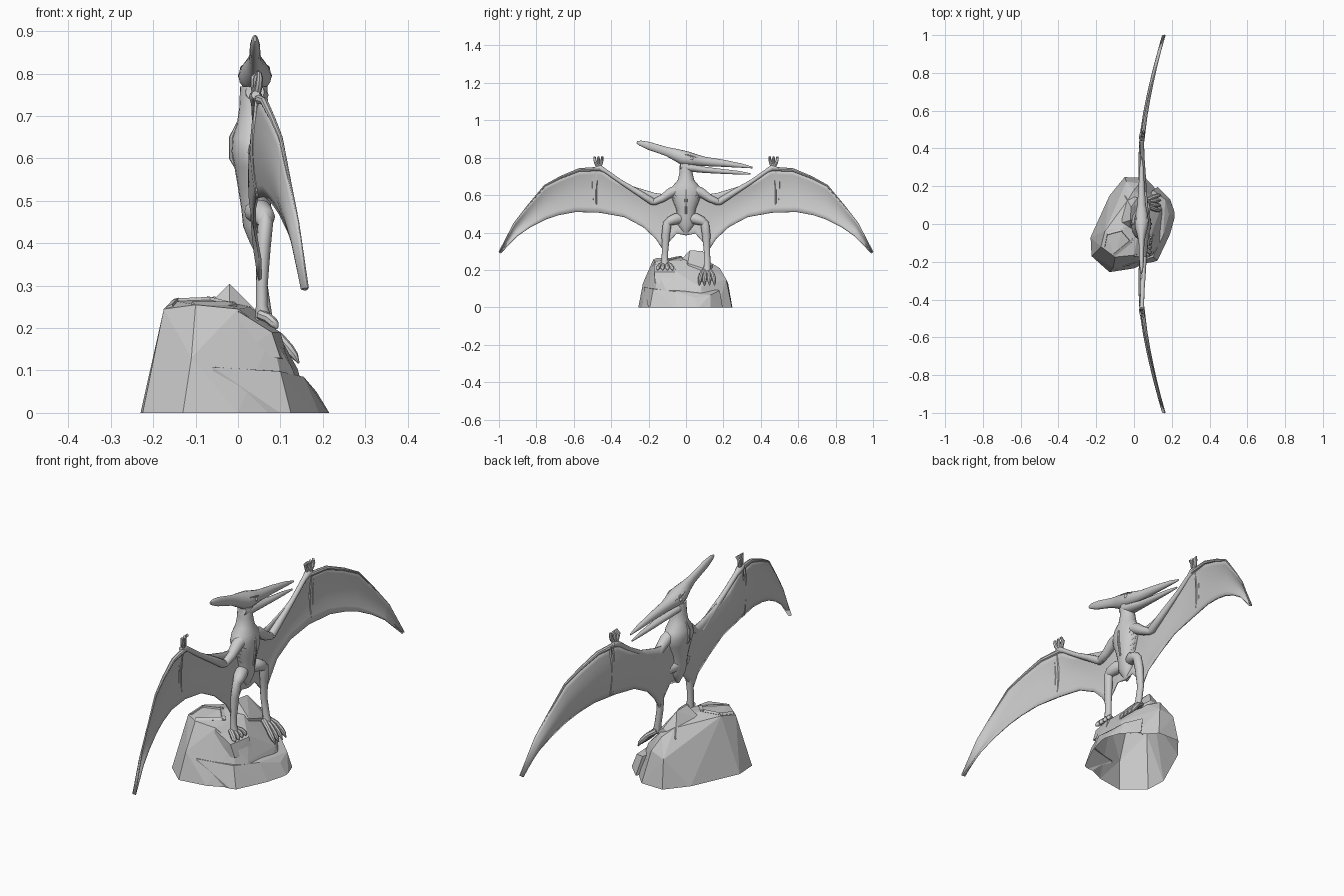
import bpy, bmesh, math
from mathutils import Vector

X, Y, Z = Vector((1, 0, 0)), Vector((0, 1, 0)), Vector((0, 0, 1))
CX = 0.04  # plane of the animal


def finish(name, bm, smooth=True, mirror=False, angle=40):
    bmesh.ops.recalc_face_normals(bm, faces=bm.faces)
    me = bpy.data.meshes.new(name)
    bm.to_mesh(me)
    bm.free()
    ob = bpy.data.objects.new(name, me)
    bpy.context.collection.objects.link(ob)
    if mirror:
        m = ob.modifiers.new("Mirror", 'MIRROR')
        m.use_axis = (False, True, False)
    if smooth:
        bpy.ops.object.select_all(action='DESELECT')
        ob.select_set(True)
        bpy.context.view_layer.objects.active = ob
        bpy.ops.object.shade_smooth_by_angle(angle=math.radians(angle))
    return ob


def loft(name, stations, ref=X, n=12, mirror=False):
    """Skin elliptical rings; station = (x, y, z, r_side, r_up)."""
    bm = bmesh.new()
    pts = [Vector(s[:3]) for s in stations]
    rings = []
    for i, s in enumerate(stations):
        d = (pts[min(i + 1, len(pts) - 1)] - pts[max(i - 1, 0)]).normalized()
        a = d.cross(ref).normalized()
        b = a.cross(d)
        r1, r2 = s[3], s[-1]
        rings.append([bm.verts.new(pts[i] + a * r1 * math.cos(k * math.tau / n)
                                   + b * r2 * math.sin(k * math.tau / n)) for k in range(n)])
    for p, q in zip(rings, rings[1:]):
        for k in range(n):
            bm.faces.new((p[k], p[(k + 1) % n], q[(k + 1) % n], q[k]))
    bm.faces.new(rings[0])
    bm.faces.new(rings[-1])
    return finish(name, bm, mirror=mirror)


def hull(name, pts):
    bm = bmesh.new()
    for p in pts:
        bm.verts.new(p)
    r = bmesh.ops.convex_hull(bm, input=bm.verts)
    junk = {g for g in r["geom_interior"] + r["geom_unused"] if isinstance(g, bmesh.types.BMVert)}
    bmesh.ops.delete(bm, geom=list(junk), context='VERTS')
    return finish(name, bm, smooth=False)


def lerp_table(t, table):
    for p, q in zip(table, table[1:]):
        if p[0] <= t <= q[0]:
            f = (t - p[0]) / (q[0] - p[0])
            return [u + (v - u) * f for u, v in zip(p, q)]
    return table[-1] if t > table[-1][0] else table[0]


# rock: main block with a peak, front ledge and rim fused on
rock = hull("rock", [
    (-.23, -.07, 0), (-.225, -.17, 0), (-.13, -.255, 0), (0, -.235, 0), (.12, -.18, 0), (.17, -.05, 0),
    (.17, .08, 0), (.13, .17, 0), (.06, .245, 0), (-.05, .248, 0), (-.13, .15, 0),
    (-.175, -.12, .245), (-.155, -.04, .265), (-.1, -.175, .255), (0, -.165, .245), (-.06, -.02, .268),
    (-.11, -.23, .13), (.08, -.15, .185), (.09, -.06, .195), (.03, 0, .25), (.04, .14, .2), (-.03, .13, .24),
    (.13, -.11, .1), (.14, .08, .105), (.03, .215, .15), (-.04, .225, .13), (0, .18, .21)])
parts = [
    hull("peak", [
        (-.02, .02, .305), (-.015, .09, .3), (-.085, 0, .24), (.05, .01, .235), (.06, .12, .2),
        (-.05, .15, .2), (-.02, -.03, .25), (.02, .14, .23), (-.08, 0, .1), (.05, .01, .1), (.05, .14, .1)]),
    hull("ledge", [
        (-.04, -.2, -.02), (.13, -.197, -.02), (.2, -.05, -.02), (.228, .05, -.02), (.2, .13, -.02), (.13, .2, -.02),
        (.05, .1, -.02), (-.06, -.226, .108), (.1, -.175, .098), (.155, -.06, .085), (.185, .05, .05),
        (.165, .13, .065), (.1, .18, .09), (.05, .1, .11)]),
    hull("foot_shelf", [
        (.0, -.172, .24), (.08, -.17, .19), (.1, -.06, .19), (.02, -.05, .245),
        (-.01, -.17, .13), (.1, -.165, .13), (.12, -.06, .12), (.02, -.05, .12)])]
for p in parts:
    m = rock.modifiers.new(p.name, 'BOOLEAN')
    m.operation, m.object, m.solver = 'UNION', p, 'EXACT'
dg = bpy.context.evaluated_depsgraph_get()
bm = bmesh.new()
bm.from_mesh(rock.evaluated_get(dg).to_mesh())
for ob in parts + [rock]:
    bpy.data.objects.remove(ob)
# open underside
cut = bmesh.ops.bisect_plane(bm, geom=bm.verts[:] + bm.edges[:] + bm.faces[:], plane_co=(0, 0, .0005),
                             plane_no=(0, 0, 1), clear_inner=True)
for e in cut["geom_cut"]:
    if isinstance(e, bmesh.types.BMVert):
        e.co.z = 0
finish("rock", bm, smooth=False)
for s in range(4):  # raised rim along the low crown
    a = [(-.17, -.12, .25), (-.155, -.045, .266), (-.06, -.02, .27), (0, -.09, .255), (-.1, -.172, .255)]
    p, q = Vector(a[s]), Vector(a[s + 1])
    inward = (Vector((-.08, -.09, .26)) - (p + q) / 2).normalized() * .015
    hull("rock_rim", [p, q, p + inward + Z * .006, q + inward + Z * .006,
                      p + inward * 1.5 - Z * .02, q + inward * 1.5 - Z * .02])

# torso: z, half width, half depth
BODY = [(.385, .006, .006), (.41, .022, .018), (.44, .043, .03), (.48, .044, .034), (.53, .054, .042),
        (.58, .074, .05), (.62, .084, .053), (.65, .07, .05), (.68, .044, .04), (.72, .035, .034), (.77, .033, .032)]
loft("torso_and_neck", [(.037 if z > .6 else .042, 0, z, a, b) for z, a, b in BODY], n=20)
loft("back_ridge", [(.0, 0, .57, .003), (-.014, 0, .6, .007), (-.014, 0, .65, .007), (.0, 0, .685, .003)], n=8)
loft("breastbone", [(.08, 0, .5, .004), (.09, 0, .57, .007), (.086, 0, .62, .008), (.072, 0, .66, .004)], n=8)

# ribs following the chest surface
for i in range(5):
    rib = []
    for k in range(7):
        phi = math.radians(8 + 12 * k)
        z = .475 + i * .024 + .009 * k
        _, a, b = lerp_table(z, BODY)
        rib.append((.038 + (b - .001) * math.cos(phi), (a - .001) * math.sin(phi), z, .003))
    loft("rib_pair", rib, ref=Z, n=6, mirror=True)

# head with crest and parted beak: y, z, half width, half height
SKULL = [(-.263, .882, .003, .006), (-.245, .878, .008, .014), (-.2, .864, .012, .021), (-.15, .848, .013, .022),
         (-.1, .832, .015, .024), (-.06, .818, .022, .031), (-.02, .802, .034, .038), (.01, .794, .039, .038),
         (.05, .788, .033, .031), (.1, .78, .023, .025), (.2, .77, .016, .019), (.3, .757, .01, .011),
         (.356, .747, .003, .004)]
JAW = [(-.03, .757, .022, .02), (0, .75, .032, .024), (.04, .744, .03, .021), (.1, .735, .021, .017),
       (.2, .726, .014, .013), (.28, .72, .009, .01), (.345, .713, .003, .004)]
loft("skull_crest_upper_beak", [(CX, *s) for s in SKULL], ref=Z, n=16)
loft("lower_jaw", [(CX, *s) for s in JAW], ref=Z, n=14)
for s in (1, -1):
    bm = bmesh.new()
    bmesh.ops.create_uvsphere(bm, u_segments=12, v_segments=8, radius=.01)
    bmesh.ops.translate(bm, verts=bm.verts, vec=(CX + s * .03, .03, .795))
    finish("eye", bm)
    loft("brow", [(CX + s * .028, -.01, .818, .003), (CX + s * .03, .02, .812, .006),
                  (CX + s * .025, .06, .8, .003)], ref=Z, n=8)

# wing outline: lead y, z, trail y, z
WING = [(0, .62, 0, .385), (.05, .615, .05, .395), (.09, .605, .095, .345), (.125, .605, .122, .305),
        (.17, .612, .16, .365), (.27, .642, .23, .43), (.38, .682, .33, .483), (.455, .74, .46, .506),
        (.57, .735, .59, .51), (.67, .695, .68, .493), (.755, .65, .75, .47), (.845, .545, .83, .43),
        (.92, .45, .9, .383), (1.0, .295, .992, .29)]


def wing_x(y):
    return CX + .125 * max(0, (y - .4) / .6) ** 1.4


bm = bmesh.new()
cols = []
NR = 8
for ly, lz, ty, tz in WING:
    col = []
    for r in range(NR + 1):
        t = r / NR
        y = ly + (ty - ly) * t
        x = wing_x(y) - .013 * math.sin(math.pi * t) + (.012 * t if ly < .2 else 0)
        col.append(bm.verts.new((x, y, lz + (tz - lz) * t)))
    cols.append(col)
for p, q in zip(cols, cols[1:]):
    for r in range(NR):
        bm.faces.new((p[r], q[r], q[r + 1], p[r + 1]))
wing = finish("wing_membrane", bm, mirror=True)
sol = wing.modifiers.new("Thickness", 'SOLIDIFY')
sol.thickness, sol.offset = .006, 0

# arm bones, wing finger, and fold strut
loft("upper_arm", [(.045, .03, .63, .03), (.05, .08, .615, .026), (.052, .13, .58, .02), (.05, .17, .563, .017),
                   (.048, .19, .565, .008)], mirror=True)
loft("forearm", [(.048, .155, .555, .008), (.048, .18, .565, .019), (.047, .25, .61, .016), (.045, .35, .672, .011),
                 (.042, .43, .728, .011), (.042, .46, .745, .016), (.042, .485, .75, .01)], mirror=True)
loft("wing_finger", [(wing_x(w[0]), w[0], w[1], max(.002, .012 - .011 * (w[0] - .45) / .5)) for w in WING[7:]],
     n=8, mirror=True)
for dy in (0, .018):
    loft("wing_strut", [(.046 - .008 * math.sin(math.pi * t), .48 + dy, .742 - .232 * t, .007 - .004 * t)
                        for t in (0, .25, .5, .75, 1)], n=6, mirror=True)

# small clawed hand
for k in (-1, 0, 1):
    y = .468 + .014 * k
    loft("hand_claw", [(.042, .463, .742, .009), (.044 + .005 * k, y, .77, .009), (.044 + .007 * k, y + .006 * k, .79, .008),
                       (.05, y + .006 * k, .804, .006), (.056, y + .004 * k, .8, .001)], ref=Y, n=8, mirror=True)

# legs and four-toed feet: side, ankle, sole drop, reach
for s, ankle, az, drop, reach in ((-1, .06, .232, .025, .03), (1, .072, .2, .065, .065)):
    loft("thigh", [(.04, s * .025, .475, .027), (.053, s * .055, .473, .03), (.064, s * .088, .46, .024),
                   (.064, s * .105, .445, .016)], ref=X)
    loft("shin", [(.064, s * .09, .472, .012, .01), (.065, s * .1, .45, .023, .018), (.06, s * .108, .39, .022, .017),
                  (.056, s * .112, .3, .017, .014), (ankle - .004, s * .113, az + .02, .018, .014),
                  (ankle, s * .113, az - .012, .02)], ref=X)
    for k in range(4):
        f = (k - 1.5) / 1.5
        y = s * .112
        loft("toe", [(ankle - .008, y + f * .014, az, .012), (ankle + reach * .4, y + f * .03, az - drop * .35, .012),
                     (ankle + reach * .75, y + f * .037, az - drop * .75, .012),
                     (ankle + reach * .95, y + f * .04, az - drop * 1.0, .009),
                     (ankle + reach * 1.1, y + f * .04, az - drop * 1.25 - .002, .002)], ref=Y, n=8)
